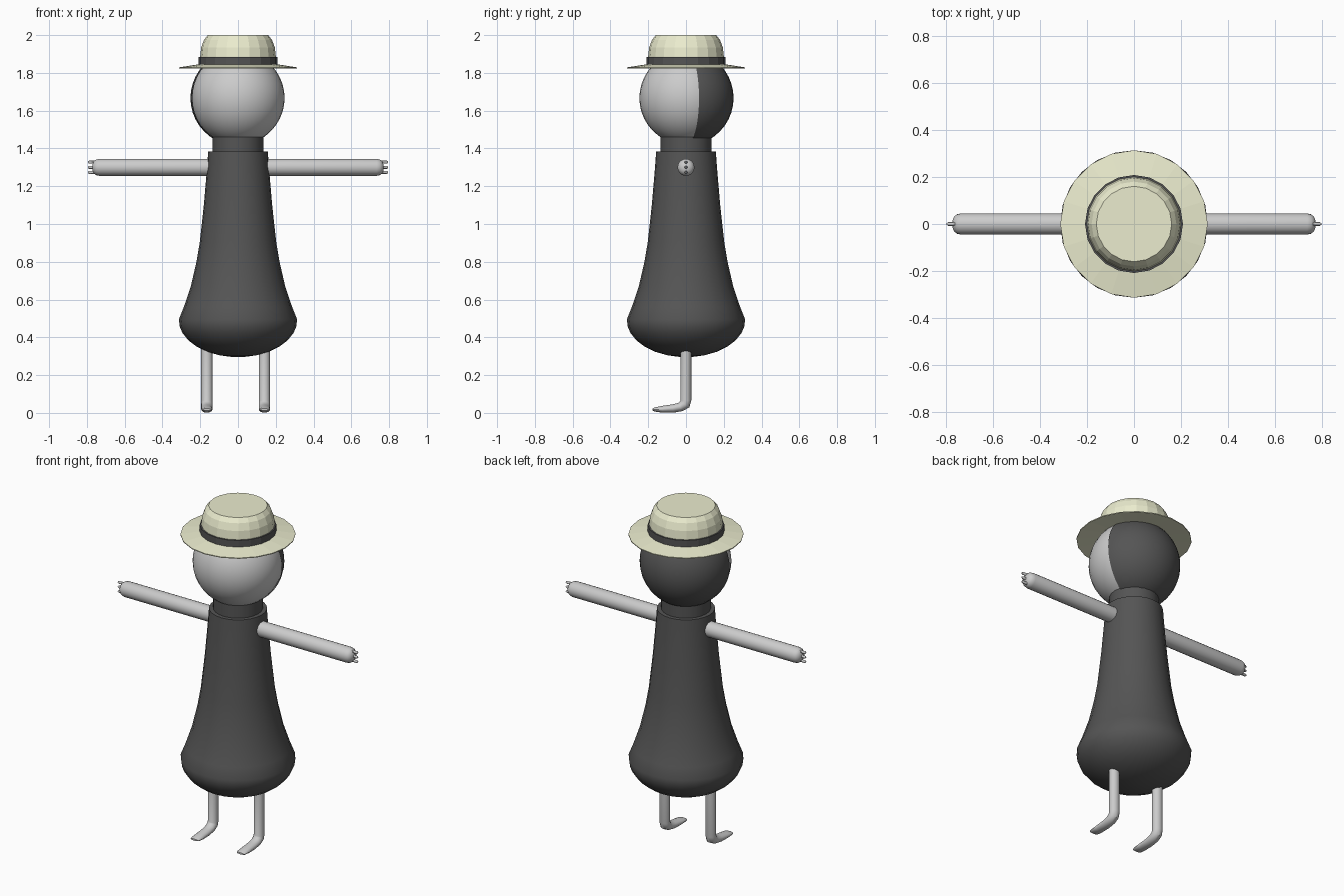
import bpy, bmesh
from math import sin, cos, pi, radians
from mathutils import Vector, Matrix

if "Cube" in bpy.data.objects:
    bpy.data.objects.remove(bpy.data.objects["Cube"])


def material(name, rgb):
    m = bpy.data.materials.new(name)
    m.diffuse_color = (*rgb, 1)
    m.use_nodes = True
    m.node_tree.nodes["Principled BSDF"].inputs["Base Color"].default_value = m.diffuse_color
    return m


DARK = material("charcoal", (0.09, 0.09, 0.09))
CREAM = material("straw", (0.83, 0.84, 0.62))


def finish(name, bm, mat=None, smooth=True):
    bmesh.ops.recalc_face_normals(bm, faces=bm.faces[:])
    me = bpy.data.meshes.new(name)
    bm.to_mesh(me)
    bm.free()
    ob = bpy.data.objects.new(name, me)
    bpy.context.collection.objects.link(ob)
    if mat:
        me.materials.append(mat)
    if smooth:
        bpy.ops.object.select_all(action='DESELECT')
        ob.select_set(True)
        bpy.context.view_layer.objects.active = ob
        bpy.ops.object.shade_smooth_by_angle(angle=radians(40))
    return ob


def loft(bm, rings):
    """Bridge rings of points and cap both ends."""
    vs = [[bm.verts.new(p) for p in r] for r in rings]
    n = len(vs[0])
    for a, b in zip(vs, vs[1:]):
        for i in range(n):
            j = (i + 1) % n
            bm.faces.new((a[i], a[j], b[j], b[i]))
    bm.faces.new(vs[0])
    bm.faces.new(vs[-1])


def lathe(bm, profile, n, mtx=Matrix()):
    """Revolve (radius, height) points round z, then place with mtx."""
    loft(bm, [[mtx @ Vector((r * cos(2 * pi * i / n), r * sin(2 * pi * i / n), z))
               for i in range(n)] for r, z in profile])


def turned(name, profile, n, mat=None, smooth=True):
    bm = bmesh.new()
    lathe(bm, profile, n)
    return finish(name, bm, mat, smooth)


# Dress: rounded bottom, then flared sides up to the shoulders
dome = [(0.313 * sin(t), 0.49 - 0.195 * cos(t))
        for t in (radians(a) for a in (5, 18, 31, 44, 57, 70, 80))]
turned("dress", dome + [(0.313, 0.495), (0.287, 0.56), (0.25, 0.67), (0.22, 0.8),
                        (0.203, 0.9), (0.181, 1.1), (0.164, 1.3), (0.158, 1.385)], 24, DARK)
turned("neck", [(0.135, 1.35), (0.135, 1.47)], 24, DARK)

# Head, with a half-sphere of hair turned slightly sideways
for name, r, mat in (("head", 0.247, None), ("hair", 0.252, DARK)):
    bm = bmesh.new()
    bmesh.ops.create_uvsphere(bm, u_segments=32, v_segments=20, radius=r)
    if mat:
        a = radians(16)
        bmesh.ops.bisect_plane(bm, geom=bm.verts[:] + bm.edges[:] + bm.faces[:],
                               plane_co=(0, 0, 0), plane_no=(-sin(a), cos(a), 0),
                               clear_inner=True)
    bmesh.ops.translate(bm, verts=bm.verts[:], vec=(0, 0, 1.667))
    finish(name, bm, mat)

# Hat
turned("hat_brim", [(0.19, 1.836), (0.313, 1.824), (0.313, 1.829), (0.205, 1.846)],
       20, CREAM, False)
turned("hat_band", [(0.208, 1.838), (0.208, 1.885)], 20, DARK, False)
turned("hat_crown", [(0.2, 1.86), (0.2, 1.89), (0.195, 1.935), (0.18, 1.975), (0.16, 2.0)],
       20, CREAM, False)

# Arms with three small fingers, and legs with pointed feet
for side, s, leg_x in (("left", -1, -0.165), ("right", 1, 0.14)):
    out = Matrix.Translation((0, 0, 1.3)) @ Matrix.Rotation(s * pi / 2, 4, 'Y')
    bm = bmesh.new()
    lathe(bm, [(0.045, 0.08), (0.045, 0.735), (0.041, 0.752), (0.031, 0.764), (0.014, 0.771)],
          20, out)
    finish(side + "_arm", bm)

    bm = bmesh.new()
    for dz in (-0.027, 0, 0.027):
        lathe(bm, [(0.008, 0.75), (0.008, 0.788), (0.004, 0.795)], 8,
              Matrix.Translation((0, 0, dz)) @ out)
    finish(side + "_fingers", bm)

    # each station: y, z, bend angle, half width, half thickness
    path = [(0, 0.42, 0, 0.03, 0.028), (0, 0.065, 0, 0.03, 0.028),
            (-0.006, 0.046, 35, 0.03, 0.029), (-0.03, 0.031, 65, 0.03, 0.024),
            (-0.07, 0.023, 82, 0.03, 0.022), (-0.125, 0.019, 85, 0.03, 0.018),
            (-0.165, 0.018, 88, 0.029, 0.011), (-0.178, 0.018, 90, 0.024, 0.005)]
    rings = []
    for y, z, a, w, h in path:
        a = radians(a)
        rings.append([(leg_x + w * cos(t), y + h * sin(t) * cos(a), z - h * sin(t) * sin(a))
                      for t in (2 * pi * i / 16 for i in range(16))])
    bm = bmesh.new()
    loft(bm, rings)
    finish(side + "_leg", bm)
